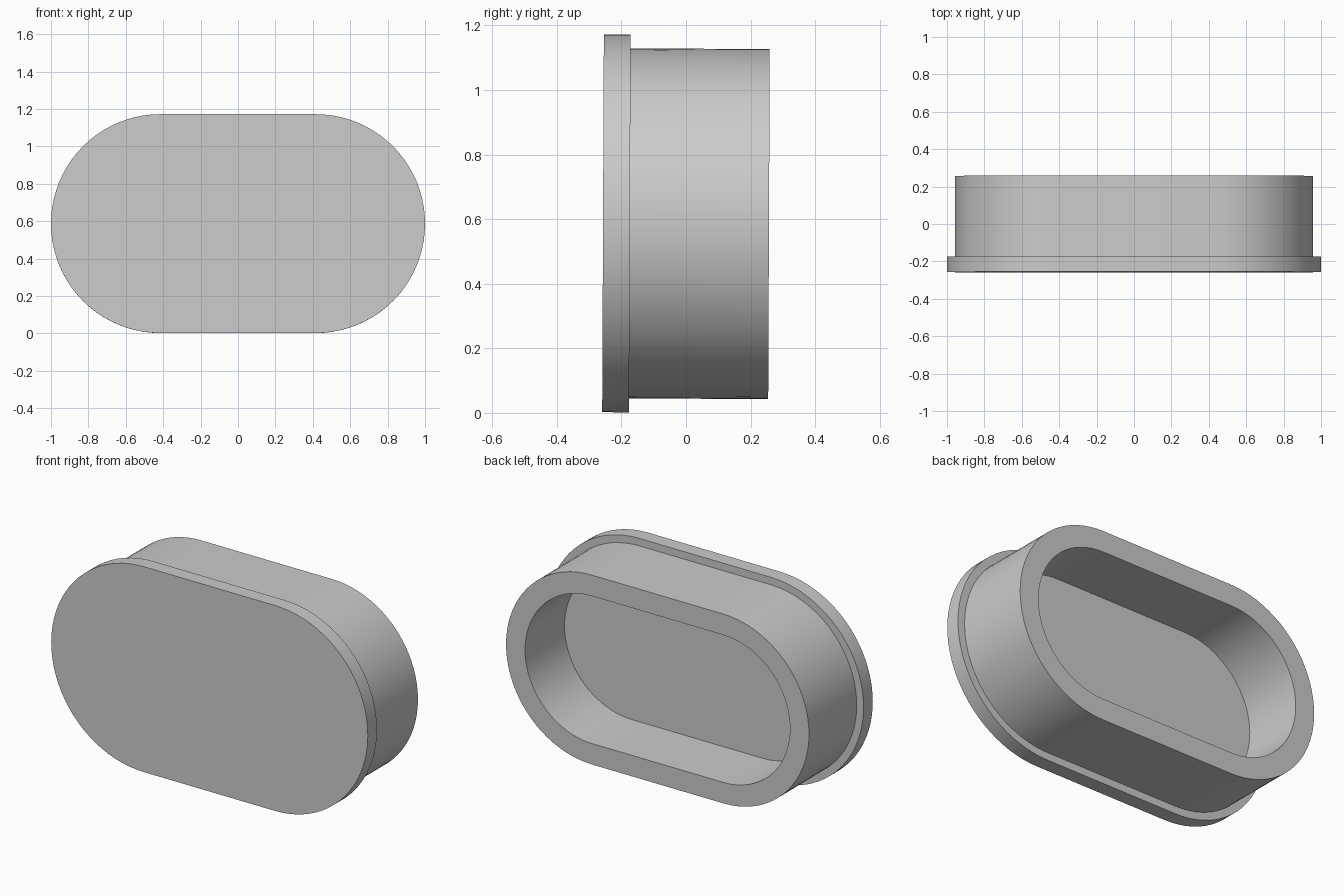
import bpy
import bmesh
from math import cos, sin, pi, radians
from mathutils import Matrix, Vector

cube = bpy.data.objects.get("Cube")
if cube:
    bpy.data.objects.remove(cube, do_unlink=True)

ARC_STEPS = 40      # segments in each rounded end
HALF_FLAT = 0.415   # half the straight length between the ends
MID_Z = 0.586

grey = bpy.data.materials.new("plain grey")
grey.use_nodes = True
colour = (0.6, 0.6, 0.6, 1)
grey.diffuse_color = colour
grey.node_tree.nodes["Principled BSDF"].inputs["Base Color"].default_value = colour


def stadium(bm, radius, y):
    """Ring of vertices around a slot-shaped outline at depth y."""
    ring = []
    for side in (1, -1):
        for i in range(ARC_STEPS + 1):
            a = -pi / 2 + pi * i / ARC_STEPS
            x = side * (HALF_FLAT + radius * cos(a))
            z = MID_Z + side * radius * sin(a)
            ring.append(bm.verts.new((x, y, z)))
    return ring


# Outer radius and depth of each ring, from the front cap round to the cavity floor
profile = [
    (0.585, -0.257),  # flange front
    (0.585, -0.174),  # flange back
    (0.542, -0.174),  # plug body root
    (0.542, 0.257),   # plug body end
    (0.422, 0.257),   # cavity mouth
    (0.422, -0.099),  # cavity floor
]

bm = bmesh.new()
rings = [stadium(bm, r, y) for r, y in profile]
for a, b in zip(rings, rings[1:]):
    for i in range(len(a)):
        j = (i + 1) % len(a)
        bm.faces.new((a[i], a[j], b[j], b[i]))
bm.faces.new(rings[0])
bm.faces.new(rings[-1])
bmesh.ops.recalc_face_normals(bm, faces=bm.faces)

# Very slight backward lean
bmesh.ops.rotate(bm, verts=bm.verts, cent=Vector((0, 0, MID_Z)),
                 matrix=Matrix.Rotation(radians(-0.25), 3, "X"))

mesh = bpy.data.meshes.new("end_cap")
bm.to_mesh(mesh)
bm.free()
mesh.materials.append(grey)
cap = bpy.data.objects.new("end_cap", mesh)
bpy.context.collection.objects.link(cap)

# Smooth rounded walls, crisp rims
bpy.ops.object.select_all(action="DESELECT")
cap.select_set(True)
bpy.context.view_layer.objects.active = cap
bpy.ops.object.shade_smooth_by_angle(angle=radians(30))
